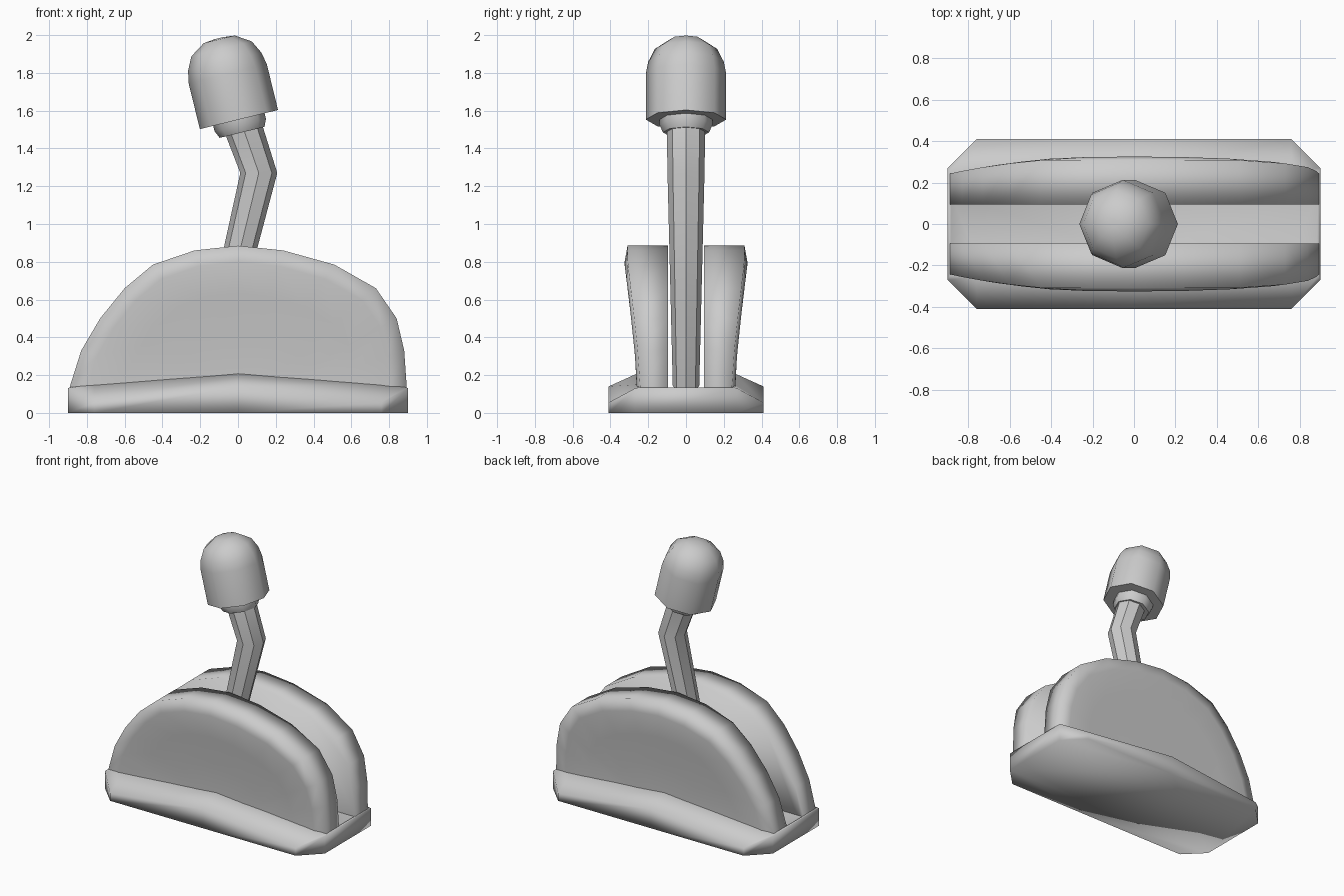
import bpy, bmesh, math
from mathutils import Vector, Matrix

cube = bpy.data.objects.get("Cube")
if cube:
    bpy.data.objects.remove(cube, do_unlink=True)

grey = bpy.data.materials.new("light_grey")
grey.use_nodes = True
colour = (0.6, 0.6, 0.6, 1)
grey.diffuse_color = colour
grey.node_tree.nodes["Principled BSDF"].inputs["Base Color"].default_value = colour


def finish(name, bm, angle):
    bmesh.ops.remove_doubles(bm, verts=bm.verts, dist=1e-5)
    bmesh.ops.recalc_face_normals(bm, faces=bm.faces)
    mesh = bpy.data.meshes.new(name)
    bm.to_mesh(mesh)
    bm.free()
    mesh.materials.append(grey)
    obj = bpy.data.objects.new(name, mesh)
    bpy.context.collection.objects.link(obj)
    bpy.ops.object.select_all(action='DESELECT')
    obj.select_set(True)
    bpy.context.view_layer.objects.active = obj
    bpy.ops.object.shade_smooth_by_angle(angle=math.radians(angle))
    return obj


def loft(name, rings, angle, cap_start=True, cap_end=True):
    """Skin closed rings of equal length, with optional end caps."""
    bm = bmesh.new()
    rows = [[bm.verts.new(p) for p in ring] for ring in rings]
    n = len(rows[0])
    for a, b in zip(rows, rows[1:]):
        for i in range(n):
            j = (i + 1) % n
            bm.faces.new((a[i], a[j], b[j], b[i]))
    if cap_start:
        bm.faces.new(rows[0][::-1])
    if cap_end:
        bm.faces.new(rows[-1])
    return finish(name, bm, angle)


# Base tray: a chamfered block whose rim rises to the middle of each long side
def tray_ring(mid, corner, end):
    """Each argument is (x, y, z) in the +x +y quarter."""
    (_, my, mz), (cx, cy, cz), (ex, ey, ez) = mid, corner, end
    return [(ex, -ey, ez), (ex, ey, ez), (cx, cy, cz), (0, my, mz), (-cx, cy, cz),
            (-ex, ey, ez), (-ex, -ey, ez), (-cx, -cy, cz), (0, -my, mz), (cx, -cy, cz)]


loft("base_tray", [
    tray_ring((0, .41, 0), (.76, .41, 0), (.9, .27, 0)),
    tray_ring((0, .41, .14), (.76, .41, .055), (.9, .27, .13)),
    tray_ring((0, .255, .21), (.76, .255, .15), (.89, .25, .135)),
    tray_ring((0, .15, .13), (.76, .15, .13), (.885, .14, .13)),
], 100)

# Domed side walls, flat inside and waisted outside
OUTLINE = [(-.885, .03), (-.89, .14), (-.83, .33), (-.73, .5), (-.6, .66), (-.45, .785),
           (-.23, .86), (0, .885), (.24, .86), (.51, .785), (.73, .66), (.84, .5),
           (.88, .33), (.893, .14), (.89, .03)]
WAIST = [(0, .26), (.2, .26), (.35, .275), (.6, .302), (.78, .325), (.9, .327)]


def outer_y(z):
    for (z0, y0), (z1, y1) in zip(WAIST, WAIST[1:]):
        if z <= z1:
            return y0 + (y1 - y0) * (z - z0) / (z1 - z0)
    return WAIST[-1][1]


def wall_ring(scale, y_of):
    return [(x * scale, y_of(z * scale), z * scale + .03 * (1 - scale)) for x, z in OUTLINE]


for side, label in ((1, "back_wall"), (-1, "front_wall")):
    rings = [wall_ring(1, lambda z: side * .095),
             wall_ring(1, lambda z: side * (outer_y(z) - .017))]
    rings += [wall_ring(s, lambda z: side * outer_y(z)) for s in (.9, .7, .45, .2)]
    loft(label, rings, 100)


# Round parts: octagonal rings placed along an axis
def ring_at(centre, radius, tilt, sides=8):
    m = Matrix.Translation(centre) @ Matrix.Rotation(tilt, 4, 'Y')
    return [m @ Vector((radius * math.cos(t), radius * math.sin(t), 0))
            for t in (2 * math.pi * i / sides for i in range(sides))]


LOW, HIGH = math.atan(.245), -math.atan(.245)

# Bent lever
loft("lever_shaft", [
    ring_at((-.165, 0, .14), .07, LOW),
    ring_at((.11, 0, 1.27), .098, 0),
    ring_at((.02, 0, 1.53), .102, HIGH),
], 40)


def revolve(name, profile, angle):
    foot = Vector((.005, 0, 1.553))
    axis = Vector((math.sin(HIGH), 0, math.cos(HIGH)))
    loft(name, [ring_at(foot + axis * t, r, HIGH) for r, t in profile], angle)


# Collar and knob
revolve("knob_collar", [(.122, -.07), (.14, -.03), (.14, .01)], 50)
revolve("lever_knob", [(.213, 0), (.213, .25), (.2, .315), (.165, .385),
                       (.085, .437), (.02, .444)], 50)
